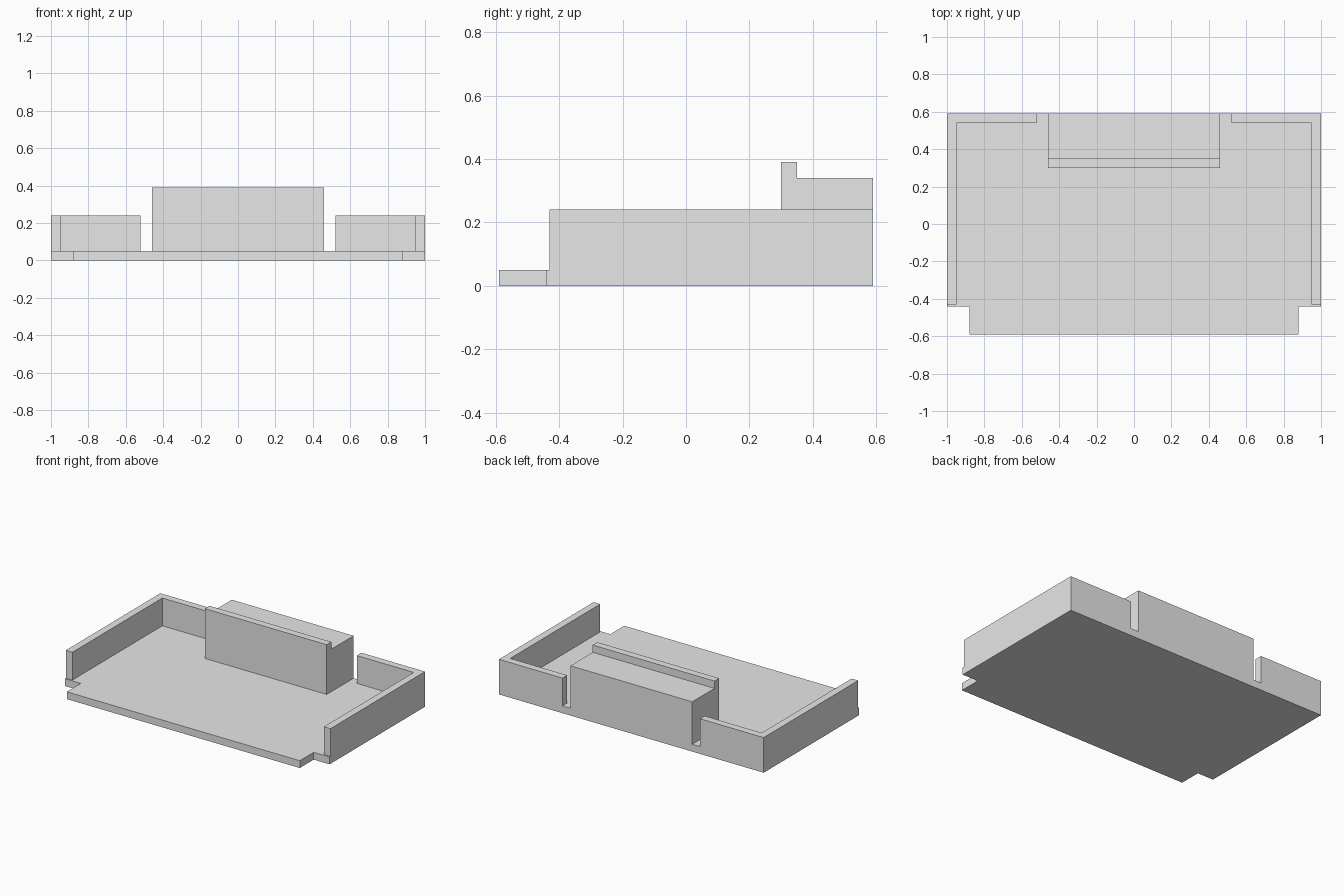
import bpy
import bmesh
from mathutils import Vector

cube = bpy.data.objects.get("Cube")
if cube:
    bpy.data.objects.remove(cube, do_unlink=True)

grey = bpy.data.materials.new("light_grey")
grey.use_nodes = True
grey.diffuse_color = (0.8, 0.8, 0.8, 1)
grey.node_tree.nodes["Principled BSDF"].inputs["Base Color"].default_value = (0.8, 0.8, 0.8, 1)


def extrude_profile(name, points, depth):
    """Solid made by sweeping a flat outline along a vector."""
    bm = bmesh.new()
    face = bm.faces.new([bm.verts.new(p) for p in points])
    result = bmesh.ops.extrude_face_region(bm, geom=[face], use_keep_orig=True)
    moved = [g for g in result["geom"] if isinstance(g, bmesh.types.BMVert)]
    bmesh.ops.translate(bm, verts=moved, vec=Vector(depth))
    bmesh.ops.recalc_face_normals(bm, faces=bm.faces)
    mesh = bpy.data.meshes.new(name)
    bm.to_mesh(mesh)
    bm.free()
    mesh.materials.append(grey)
    obj = bpy.data.objects.new(name, mesh)
    bpy.context.collection.objects.link(obj)
    return obj


BACK, FRONT, STEP = 0.59, -0.59, -0.44
FLOOR, WALL_TOP, THICK = 0.05, 0.24, 0.05

# Floor plate with notched front corners
half = [(0.88, FRONT), (0.88, STEP), (1, STEP), (1, BACK)]
outline = half + [(-x, y) for x, y in reversed(half)]
extrude_profile("floor_plate", [(x, y, 0) for x, y in outline], (0, 0, FLOOR))

# L-shaped corner walls, mirrored left and right
wall = [(1, -0.43), (1, BACK), (0.52, BACK), (0.52, BACK - THICK),
        (1 - THICK, BACK - THICK), (1 - THICK, -0.43)]
for side, sign in (("left", 1), ("right", -1)):
    extrude_profile(side + "_wall", [(sign * x, y, FLOOR) for x, y in wall],
                    (0, 0, WALL_TOP - FLOOR))

# Rear block with a raised lip along its front edge
block = [(0.30, FLOOR), (BACK, FLOOR), (BACK, 0.34), (0.35, 0.34),
         (0.35, 0.39), (0.30, 0.39)]
extrude_profile("rear_block", [(-0.46, y, z) for y, z in block], (0.92, 0, 0))
